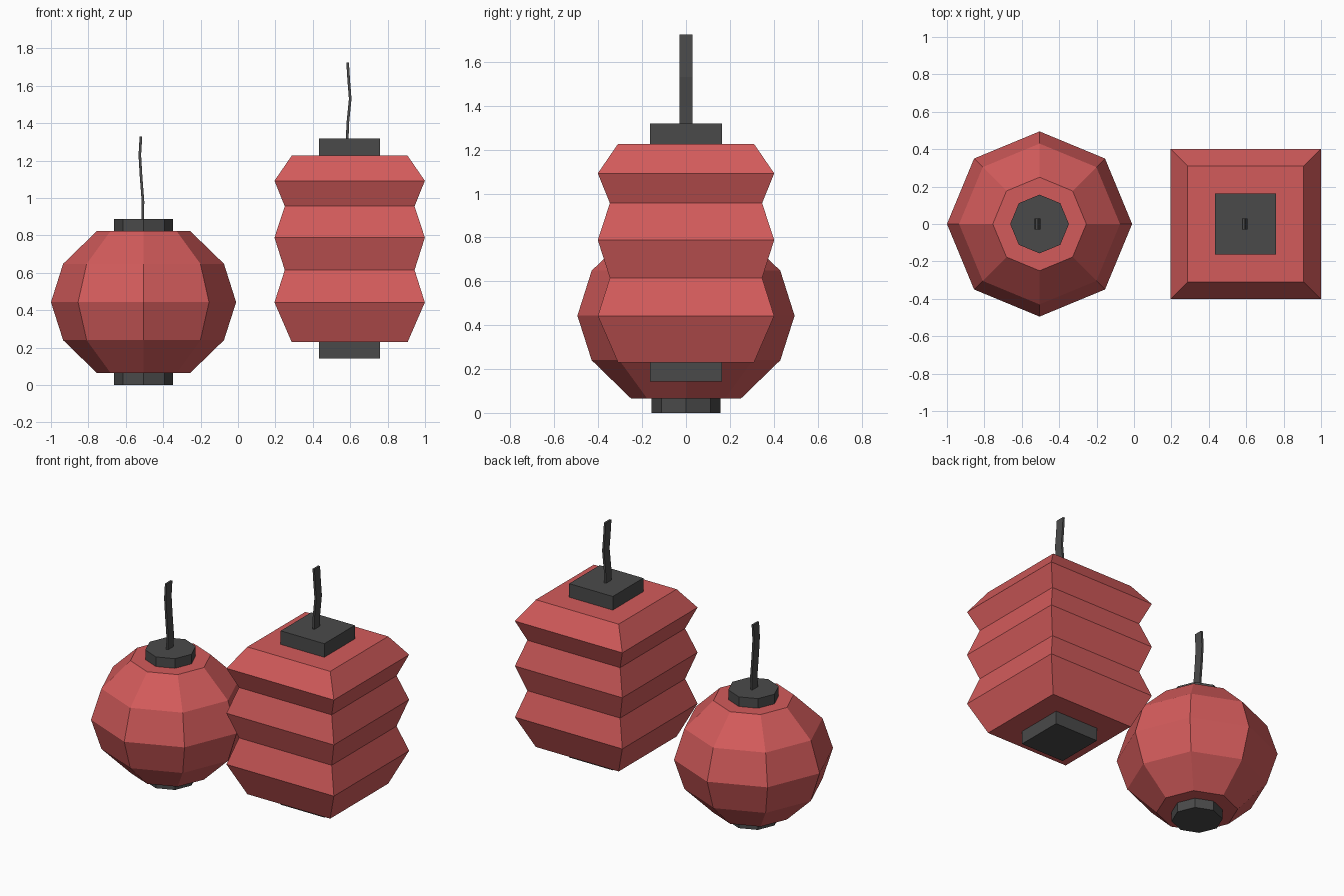
import bpy, bmesh, math

if "Cube" in bpy.data.objects:
    bpy.data.objects.remove(bpy.data.objects["Cube"])


def material(name, rgb):
    m = bpy.data.materials.new(name)
    m.diffuse_color = (*rgb, 1)
    m.use_nodes = True
    m.node_tree.nodes["Principled BSDF"].inputs["Base Color"].default_value = m.diffuse_color
    return m


RED = material("lantern red", (0.65, 0.105, 0.105))
DARK = material("dark grey", (0.068, 0.068, 0.068))


def finish(name, bm, mat):
    bmesh.ops.recalc_face_normals(bm, faces=bm.faces)
    mesh = bpy.data.meshes.new(name)
    bm.to_mesh(mesh)
    bm.free()
    mesh.materials.append(mat)
    obj = bpy.data.objects.new(name, mesh)
    bpy.context.collection.objects.link(obj)
    return obj


def skin(name, rings, mat):
    """Join a stack of equal-sized point rings and close both ends."""
    bm = bmesh.new()
    rows = [[bm.verts.new(p) for p in ring] for ring in rings]
    n = len(rows[0])
    for a, b in zip(rows, rows[1:]):
        for i in range(n):
            j = (i + 1) % n
            bm.faces.new((a[i], a[j], b[j], b[i]))
    bm.faces.new(rows[0][::-1])
    bm.faces.new(rows[-1])
    return finish(name, bm, mat)


def prism(name, cx, sides, turn, profile, mat):
    """Polygonal lathe; profile is (corner radius, height)."""
    angles = [turn + math.tau * i / sides for i in range(sides)]
    return skin(name, [[(cx + r * math.cos(a), r * math.sin(a), z) for a in angles]
                       for r, z in profile], mat)


def cord(name, path):
    """Flat bent ribbon; path is (x, z)."""
    t, w = 0.007, 0.03
    return skin(name, [[(x - t, -w, z), (x + t, -w, z), (x + t, w, z), (x - t, w, z)]
                       for x, z in path], DARK)


# Round lantern
RX = -0.505
prism("round_shade", RX, 8, 0,
      [(0.25, 0.065), (0.43, 0.24), (0.495, 0.443), (0.43, 0.648), (0.25, 0.823)], RED)
prism("round_bottom_cap", RX, 8, 0, [(0.157, 0), (0.157, 0.07)], DARK)
prism("round_top_cap", RX, 8, 0, [(0.157, 0.818), (0.157, 0.888)], DARK)
cord("round_cord", [(-0.51, 0.88), (-0.508, 0.98), (-0.518, 1.11), (-0.525, 1.23), (-0.519, 1.33)])

# Square pleated lantern
SX, D = 0.597, math.sqrt(2)
Q = math.pi / 4
pleats = [(0.31, 0.23), (0.402, 0.442), (0.347, 0.615), (0.402, 0.788),
          (0.347, 0.956), (0.402, 1.092), (0.31, 1.226)]
prism("square_shade", SX, 4, Q, [(h * D, z) for h, z in pleats], RED)
prism("square_bottom_cap", SX, 4, Q, [(0.163 * D, 0.142), (0.163 * D, 0.235)], DARK)
prism("square_top_cap", SX, 4, Q, [(0.163 * D, 1.22), (0.163 * D, 1.318)], DARK)
cord("square_cord", [(0.584, 1.31), (0.587, 1.40), (0.600, 1.53), (0.592, 1.63), (0.586, 1.725)])
